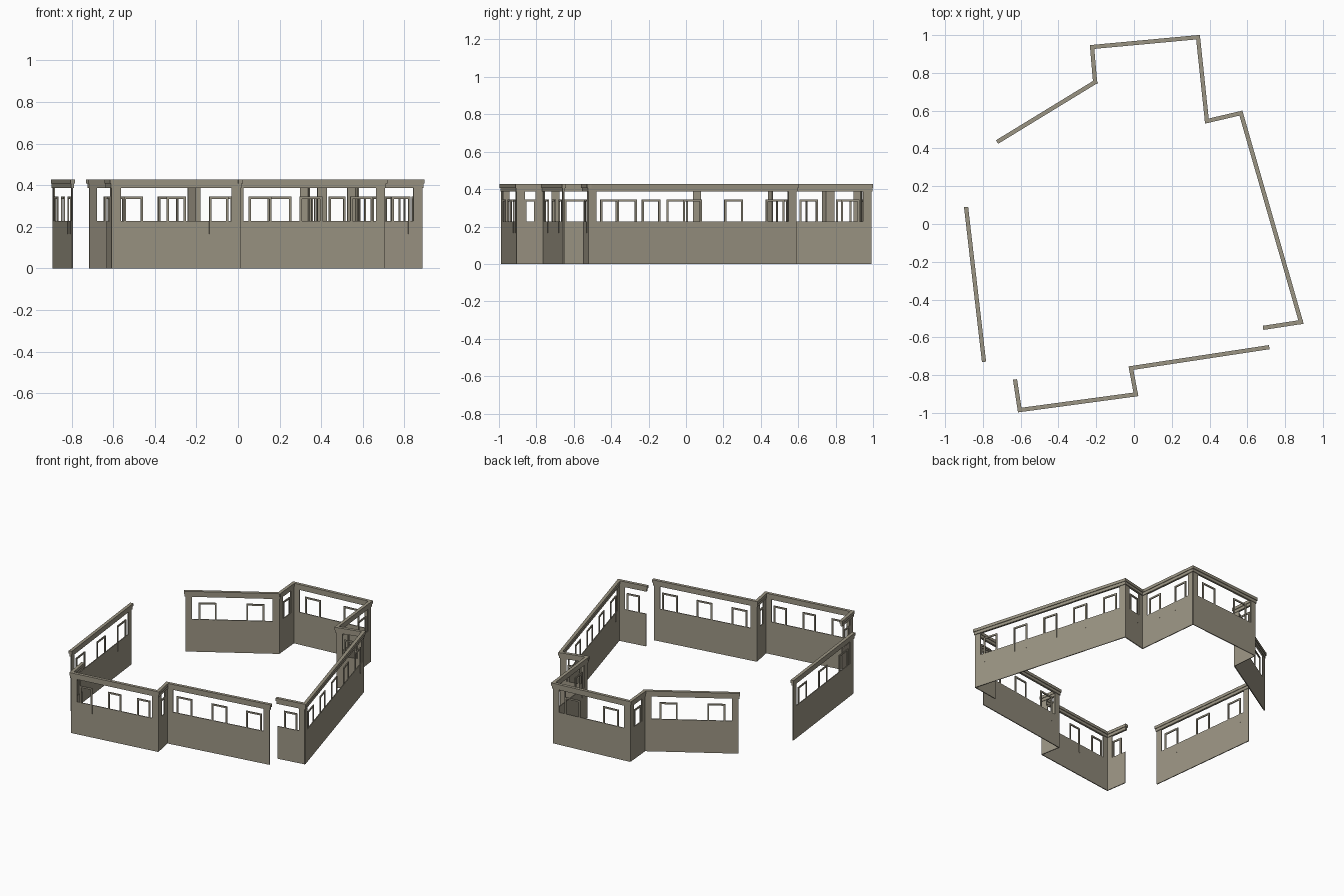
import bpy
import bmesh
from math import atan2
from mathutils import Vector, Matrix

if "Cube" in bpy.data.objects:
    bpy.data.objects.remove(bpy.data.objects["Cube"], do_unlink=True)

stone = bpy.data.materials.new("warm grey stone")
stone.use_nodes = True
COLOUR = (0.33, 0.30, 0.23, 1)
stone.diffuse_color = COLOUR
stone.node_tree.nodes["Principled BSDF"].inputs["Base Color"].default_value = COLOUR

# Heights and thicknesses
SILL, FRAME_FOOT, FRAME_TOP = 0.228, 0.165, 0.345
RAIL_LOW, RAIL_MID, RAIL_TOP = 0.387, 0.407, 0.427
WALL_T, FRAME_T, BAR = 0.006, 0.007, 0.011
POST, OVERHANG = 0.042, 0.011

# Wall runs: corner points, windows per wall, post at first and last free end
RUNS = {
    "rear": ([(-0.725, 0.434), (-0.206, 0.751), (-0.222, 0.937), (0.339, 0.989),
              (0.386, 0.545), (0.566, 0.587), (0.884, -0.519), (0.683, -0.55)],
             [2, 1, 2, 2, 1, 5, 1], (True, False)),
    "front": ([(0.716, -0.652), (-0.016, -0.763), (0.01, -0.902), (-0.605, -0.985),
               (-0.63, -0.823)],
              [3, 1, 3, 1], (True, False)),
    "right": ([(-0.889, 0.09), (-0.794, -0.73)], [3], (True, True)),
}


def add_box(bm, frame, u0, u1, z0, z1, thick):
    """Box from u0 to u1 along the wall, z0 to z1 high, centred on the wall line."""
    shape = (Matrix.Translation(((u0 + u1) / 2, 0, (z0 + z1) / 2))
             @ Matrix.Diagonal((u1 - u0, thick, z1 - z0, 1)))
    bmesh.ops.create_cube(bm, size=1, matrix=frame @ shape)


def finish(bm, name):
    mesh = bpy.data.meshes.new(name)
    bm.to_mesh(mesh)
    bm.free()
    mesh.materials.append(stone)
    bpy.context.collection.objects.link(bpy.data.objects.new(name, mesh))


for run, (points, windows, end_posts) in RUNS.items():
    walls, posts, frames, rails = (bmesh.new() for _ in range(4))
    last = len(windows) - 1
    for i, count in enumerate(windows):
        a, b = Vector(points[i]), Vector(points[i + 1])
        length = (b - a).length
        place = (Matrix.Translation((a.x, a.y, 0))
                 @ Matrix.Rotation(atan2(b.y - a.y, b.x - a.x), 4, "Z"))
        free_start, free_end = i == 0, i == last
        start = OVERHANG if free_start else 0
        end = length - (OVERHANG if free_end else 0)

        # Parapet wall
        add_box(walls, place, start, end, 0, SILL, WALL_T)

        # Flat posts at the wall ends
        if not free_start or end_posts[0]:
            add_box(posts, place, start, start + POST, SILL, RAIL_LOW, WALL_T)
        if not free_end or end_posts[1]:
            add_box(posts, place, end - POST, end, SILL, RAIL_LOW, WALL_T)

        # Window frames: two legs and a head
        pitch = length / count
        half = min(0.115, 0.45 * pitch) / 2
        for k in range(count):
            mid = (k + 0.5) * pitch
            for leg in (mid - half, mid + half - BAR):
                add_box(frames, place, leg, leg + BAR, FRAME_FOOT, FRAME_TOP - BAR, FRAME_T)
            add_box(frames, place, mid - half, mid + half, FRAME_TOP - BAR, FRAME_TOP, FRAME_T)

        # Stepped top rail, running past the corners
        r0 = 0 if free_start else -OVERHANG
        r1 = length + (0 if free_end else OVERHANG)
        add_box(rails, place, r0 + 0.005, r1 - 0.005, RAIL_LOW, RAIL_MID, 0.014)
        add_box(rails, place, r0, r1, RAIL_MID, RAIL_TOP, 2 * OVERHANG)

    finish(walls, run + "_parapet_wall")
    finish(posts, run + "_posts")
    finish(frames, run + "_window_frames")
    finish(rails, run + "_top_rail")
